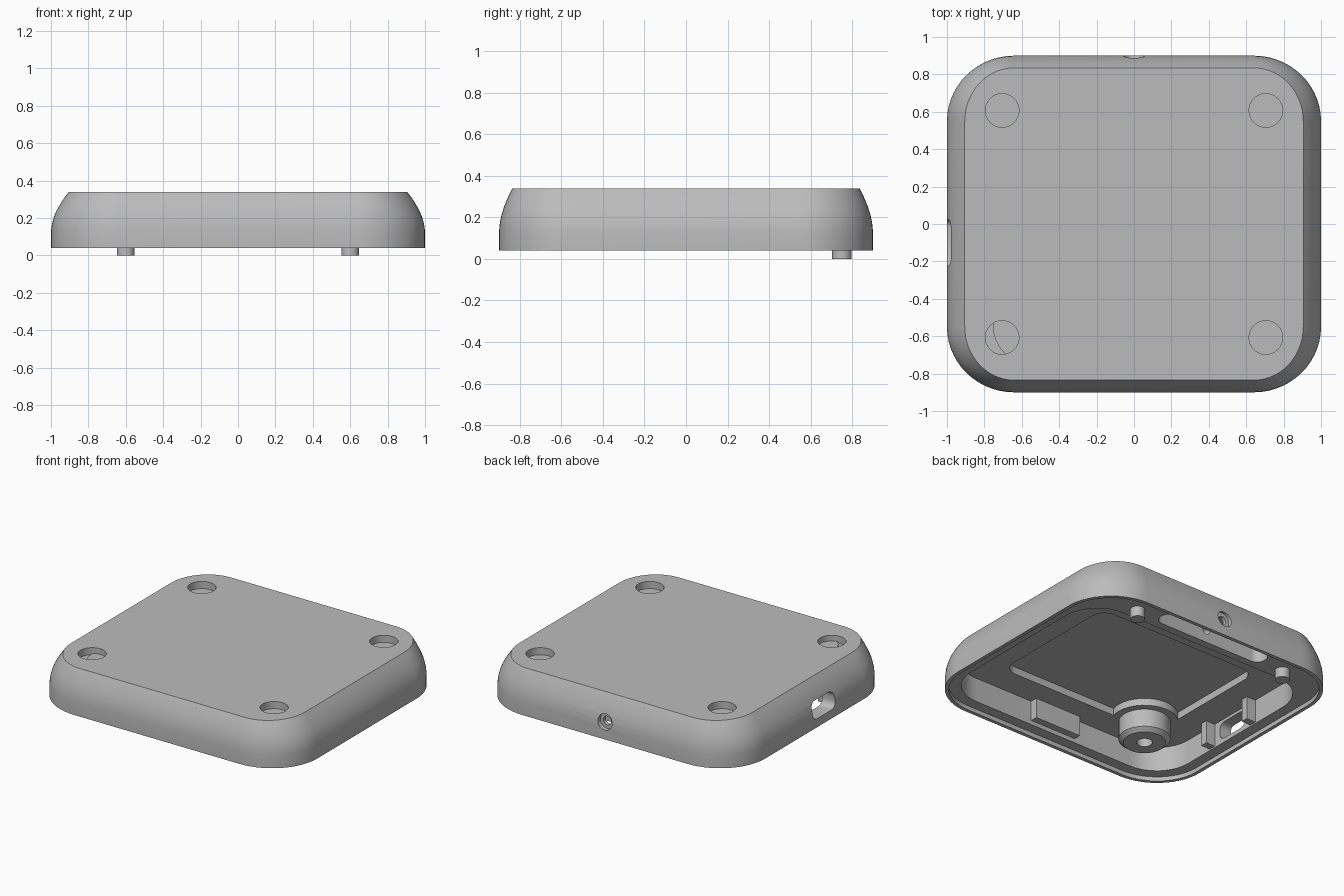
import bpy
import bmesh
from math import pi, sin, cos, radians
from mathutils import Matrix, Vector

cube = bpy.data.objects.get("Cube")
if cube:
    bpy.data.objects.remove(cube, do_unlink=True)

# Single plastic colour
grey = bpy.data.materials.new("grey plastic")
grey.use_nodes = True
grey.diffuse_color = (0.5, 0.5, 0.5, 1)
bsdf = next(n for n in grey.node_tree.nodes if n.type == 'BSDF_PRINCIPLED')
bsdf.inputs["Base Color"].default_value = (0.5, 0.5, 0.5, 1)


def ring(hx, hy, rx, ry, z, steps):
    """Rounded rectangle outline with half sizes hx, hy and corner radii rx, ry."""
    points = []
    for k, (sx, sy) in enumerate([(1, 1), (-1, 1), (-1, -1), (1, -1)]):
        for i in range(steps + 1):
            a = (k + i / steps) * pi / 2
            points.append(Vector((sx * (hx - rx) + rx * cos(a),
                                  sy * (hy - ry) + ry * sin(a), z)))
    return points


def loft(name, levels, place=Matrix(), steps=10):
    """Solid through stacked outlines, each given as (hx, hy, rx, ry, z)."""
    bm = bmesh.new()
    rings = [[bm.verts.new(place @ p) for p in ring(*lv, steps)] for lv in levels]
    n = len(rings[0])
    for low, high in zip(rings, rings[1:]):
        for i in range(n):
            j = (i + 1) % n
            bm.faces.new((low[i], low[j], high[j], high[i]))
    bm.faces.new(rings[0][::-1])
    bm.faces.new(rings[-1])
    bmesh.ops.remove_doubles(bm, verts=bm.verts, dist=1e-5)
    bmesh.ops.recalc_face_normals(bm, faces=bm.faces)
    mesh = bpy.data.meshes.new(name)
    bm.to_mesh(mesh)
    bm.free()
    mesh.materials.append(grey)
    obj = bpy.data.objects.new(name, mesh)
    bpy.context.collection.objects.link(obj)
    return obj


def slab(name, x0, x1, y0, y1, z0, z1, r=0):
    """Upright block with rounded corners between the given limits."""
    hx, hy = (x1 - x0) / 2, (y1 - y0) / 2
    place = Matrix.Translation(((x0 + x1) / 2, (y0 + y1) / 2, 0))
    return loft(name, [(hx, hy, r, r, z0), (hx, hy, r, r, z1)], place,
                steps=8 if r else 1)


def rod(name, radius, z0, z1, place):
    return loft(name, [(radius,) * 4 + (z,) for z in (z0, z1)], place, steps=8)


def activate(obj):
    bpy.ops.object.select_all(action='DESELECT')
    obj.select_set(True)
    bpy.context.view_layer.objects.active = obj


def cut(target, cutter):
    cutter.hide_render = True
    mod = target.modifiers.new("cut", 'BOOLEAN')
    mod.operation = 'DIFFERENCE'
    mod.solver = 'EXACT'
    mod.object = cutter
    activate(target)
    bpy.ops.object.modifier_apply(modifier=mod.name)
    bpy.data.objects.remove(cutter, do_unlink=True)


# Outer shell: upright sides curving in to a flat top
profile = [(0.04, 0), (0.13, 0), (0.17, 0.06), (0.21, 0.18), (0.25, 0.37),
           (0.29, 0.62), (0.32, 0.84), (0.34, 1)]
shell = loft("cover_shell", [(1 - 0.095 * t, 0.9 - 0.065 * t, 0.36 - 0.095 * t,
                              0.35 - 0.065 * t, z) for z, t in profile], steps=14)
parts = [shell]

# Underside: rim step, main cavity, shallow ceiling recess, slot at the back
cut(shell, loft("rim_cut", [(0.975, 0.875, 0.335, 0.325, z) for z in (0, 0.07)], steps=14))
cut(shell, slab("cavity_cut", -0.9, 0.9, -0.8, 0.66, 0, 0.24, 0.26))
cut(shell, slab("recess_cut", -0.68, 0.58, -0.6, 0.38, 0.1, 0.29, 0.1))
cut(shell, slab("slot_cut", -0.43, 0.43, 0.715, 0.845, 0, 0.2, 0.06))

# Round wells in the top
for sx in (-1, 1):
    for sy in (-1, 1):
        cut(shell, rod("well_cut", 0.09, 0.29, 0.5,
                       Matrix.Translation((sx * 0.705, sy * 0.607, 0))))

# Stepped round hole through the back wall
back = Matrix.Translation((0, 0, 0.16)) @ Matrix.Rotation(radians(-90), 4, 'X')
cut(shell, rod("back_hole_cut", 0.03, 0.6, 1, back))
cut(shell, rod("back_counterbore_cut", 0.055, 0.87, 1, back))

# Cable port through the right wall
port = Matrix.Translation((0, -0.1, 0.16)) @ Matrix.Rotation(radians(-90), 4, 'Y')
cut(shell, loft("port_cut", [(0.06, 0.125, 0.045, 0.045, z) for z in (0.8, 1.1)],
                port, steps=5))

# Round post with a blind screw hole, and the thick ceiling collar around it
corner = Matrix.Translation((-0.54, -0.54, 0))
post = loft("screw_post", [(r,) * 4 + (z,) for r, z in
                           ((0.135, 0.09), (0.165, 0.115), (0.165, 0.26))], corner)
cut(post, rod("post_hole_cut", 0.05, 0, 0.22, corner))
parts.append(post)
parts.append(rod("post_collar", 0.215, 0.24, 0.3, corner))

# Locating pegs under the back edge
for side, x in (("left", 0.6), ("right", -0.6)):
    parts.append(rod(side + "_peg", 0.047, 0, 0.1, Matrix.Translation((x, 0.75, 0))))

# Pad on the front wall and ribs beside the cable port
parts.append(slab("front_pad", -0.18, 0.18, -0.82, -0.75, 0.1, 0.25))
for name, y in (("front_port_rib", -0.3), ("back_port_rib", 0.1)):
    parts.append(slab(name, -0.92, -0.83, y - 0.025, y + 0.025, 0.08, 0.25))

for obj in parts:
    activate(obj)
    bpy.ops.object.shade_smooth_by_angle(angle=radians(25))
